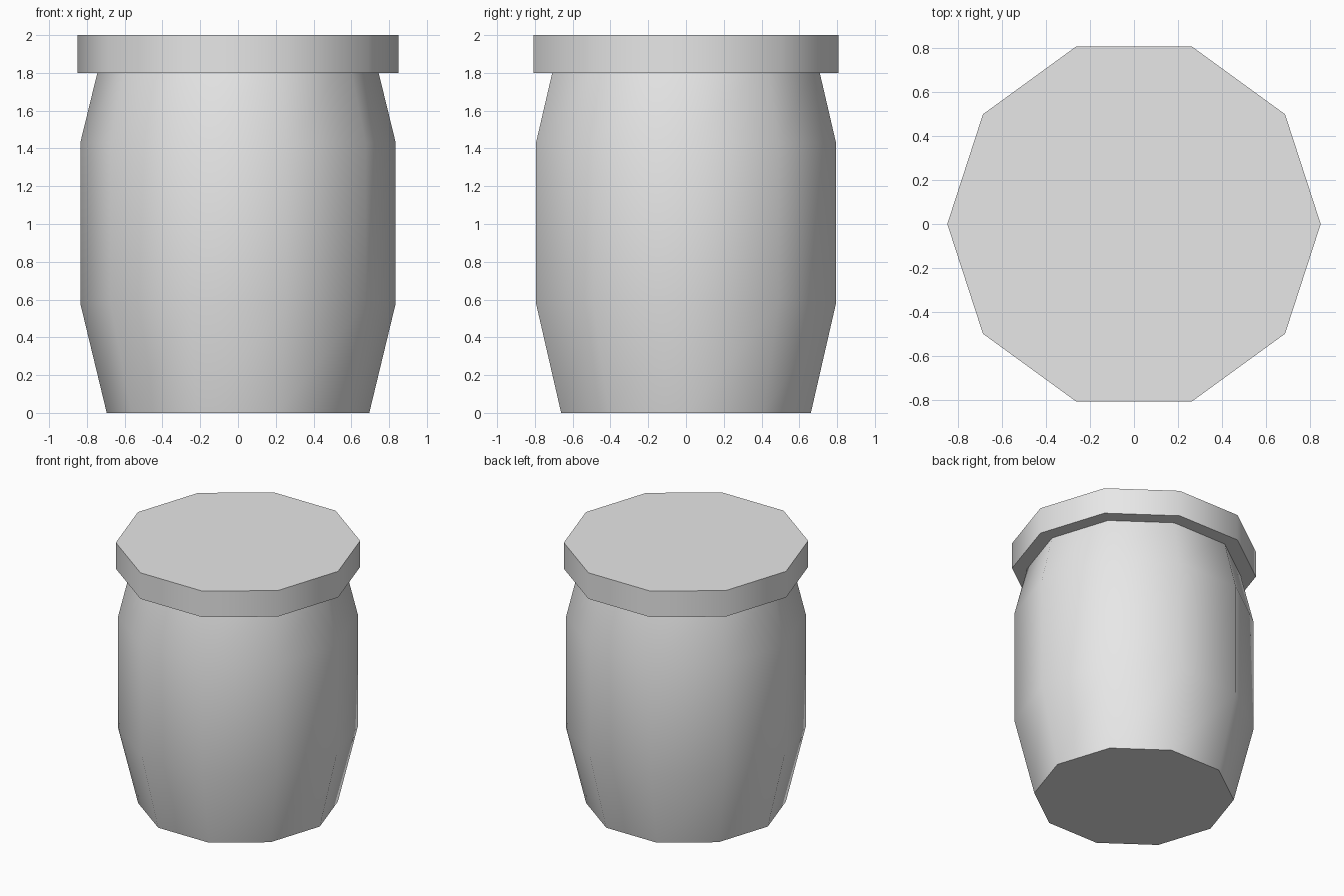
import bpy, bmesh
from math import cos, sin, tau, radians

cube = bpy.data.objects.get("Cube")
if cube:
    bpy.data.objects.remove(cube, do_unlink=True)

SIDES = 10

grey = bpy.data.materials.new("plain_grey")
grey.use_nodes = True
colour = (0.8, 0.8, 0.8, 1)
grey.diffuse_color = colour
grey.node_tree.nodes["Principled BSDF"].inputs["Base Color"].default_value = colour


def turned_part(name, profile):
    """Spin a (radius, height) profile into a capped ten-sided solid."""
    bm = bmesh.new()
    rings = [[bm.verts.new((r * cos(tau * i / SIDES), r * sin(tau * i / SIDES), z))
              for i in range(SIDES)] for r, z in profile]
    for low, high in zip(rings, rings[1:]):
        for i in range(SIDES):
            j = (i + 1) % SIDES
            bm.faces.new((low[i], low[j], high[j], high[i]))
    bm.faces.new(rings[0][::-1])
    bm.faces.new(rings[-1])
    mesh = bpy.data.meshes.new(name)
    bm.to_mesh(mesh)
    bm.free()
    mesh.materials.append(grey)
    obj = bpy.data.objects.new(name, mesh)
    bpy.context.collection.objects.link(obj)
    # Smooth sides, crisp rims
    bpy.ops.object.select_all(action="DESELECT")
    obj.select_set(True)
    bpy.context.view_layer.objects.active = obj
    bpy.ops.object.shade_smooth_by_angle(angle=radians(45))
    return obj


# Bulging body, its neck tucked up inside the lid
turned_part("jar_body", [(0.695, 0), (0.835, 0.58), (0.835, 1.43), (0.73, 1.86)])

# Overhanging flat lid
turned_part("jar_lid", [(0.85, 1.8), (0.85, 2.0)])
